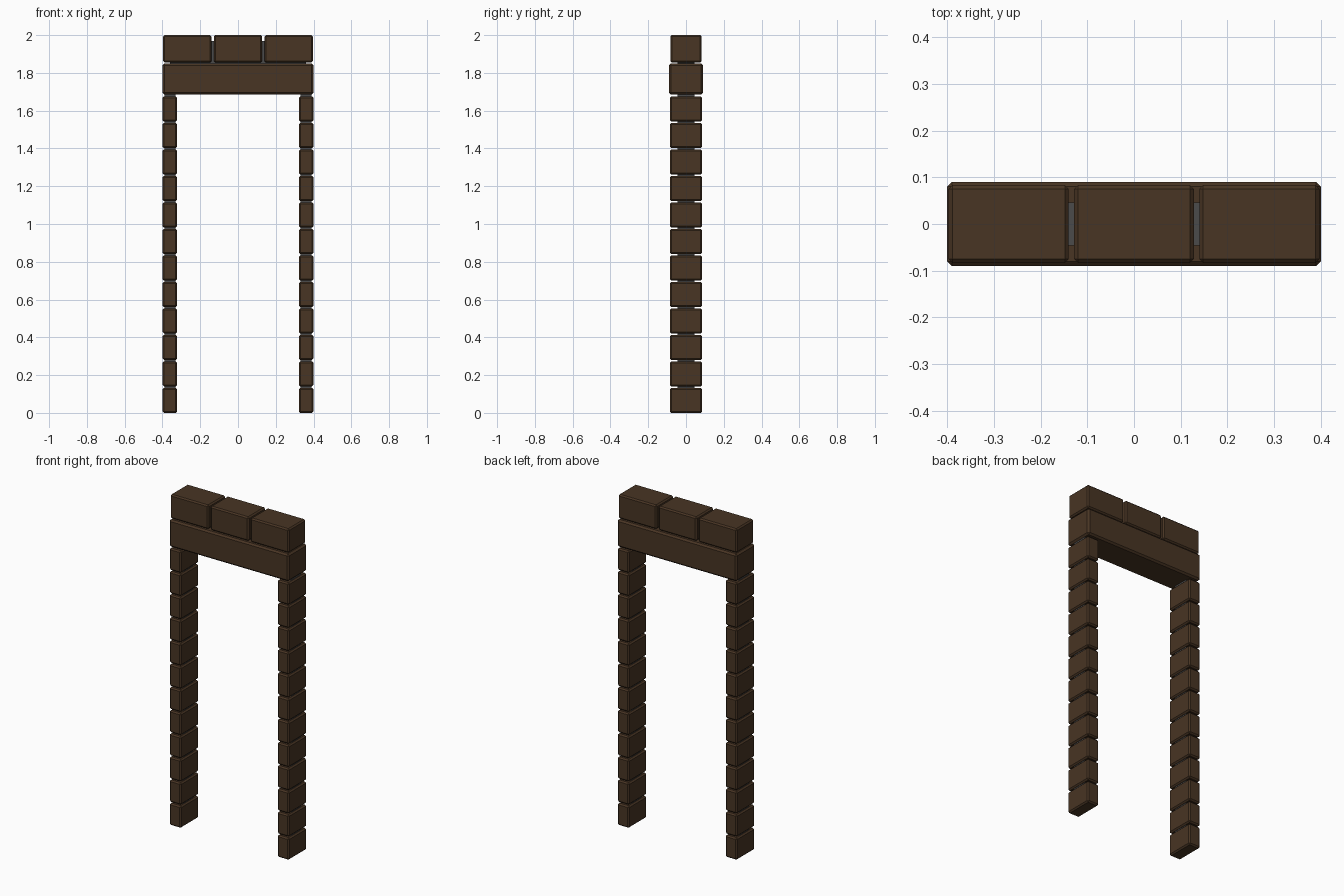
import bpy

if "Cube" in bpy.data.objects:
    bpy.data.objects.remove(bpy.data.objects["Cube"])

# Materials
def material(name, color):
    m = bpy.data.materials.new(name)
    m.diffuse_color = (*color, 1)
    m.use_nodes = True
    m.node_tree.nodes["Principled BSDF"].inputs["Base Color"].default_value = m.diffuse_color
    return m

brown = material("dark brown brick", (0.065, 0.035, 0.017))
grey = material("grey mortar", (0.07, 0.07, 0.07))

def box(name, x, y, z, mat, bevel=0.0):
    """Box from (min, max) ranges, with optional chamfered edges."""
    bpy.ops.mesh.primitive_cube_add(size=1, location=[sum(r) / 2 for r in (x, y, z)])
    ob = bpy.context.object
    ob.name = name
    ob.scale = [r[1] - r[0] for r in (x, y, z)]
    bpy.ops.object.transform_apply(location=False, rotation=False, scale=True)
    ob.data.materials.append(mat)
    if bevel:
        mod = ob.modifiers.new("chamfer", 'BEVEL')
        mod.width = bevel
        mod.segments = 1
    return ob

# Pillars: twelve stacked bricks around a thin mortar core
COUNT, PITCH, HEIGHT = 12, 0.1402, 0.133
for side, label in ((-1, "left"), (1, "right")):
    xs = sorted((side * 0.322, side * 0.4))
    for i in range(COUNT):
        z0 = i * PITCH
        box(f"{label}_pillar_brick_{i + 1}", xs, (-0.086, 0.086),
            (z0, z0 + HEIGHT), brown, 0.008)
    core = sorted((side * 0.332, side * 0.39))
    box(f"{label}_pillar_mortar", core, (-0.046, 0.046), (0.02, 1.71), grey)

# Lintel beam across both pillars
box("lintel", (-0.4, 0.4), (-0.09, 0.09), (1.685, 1.85), brown, 0.01)

# Three cap bricks over the lintel, joined by mortar
for i, xs in enumerate(((-0.397, -0.14), (-0.128, 0.128), (0.14, 0.397))):
    box(f"cap_brick_{i + 1}", xs, (-0.083, 0.083), (1.855, 2.0), brown, 0.008)
box("cap_mortar", (-0.36, 0.36), (-0.046, 0.046), (1.83, 1.97), grey)
